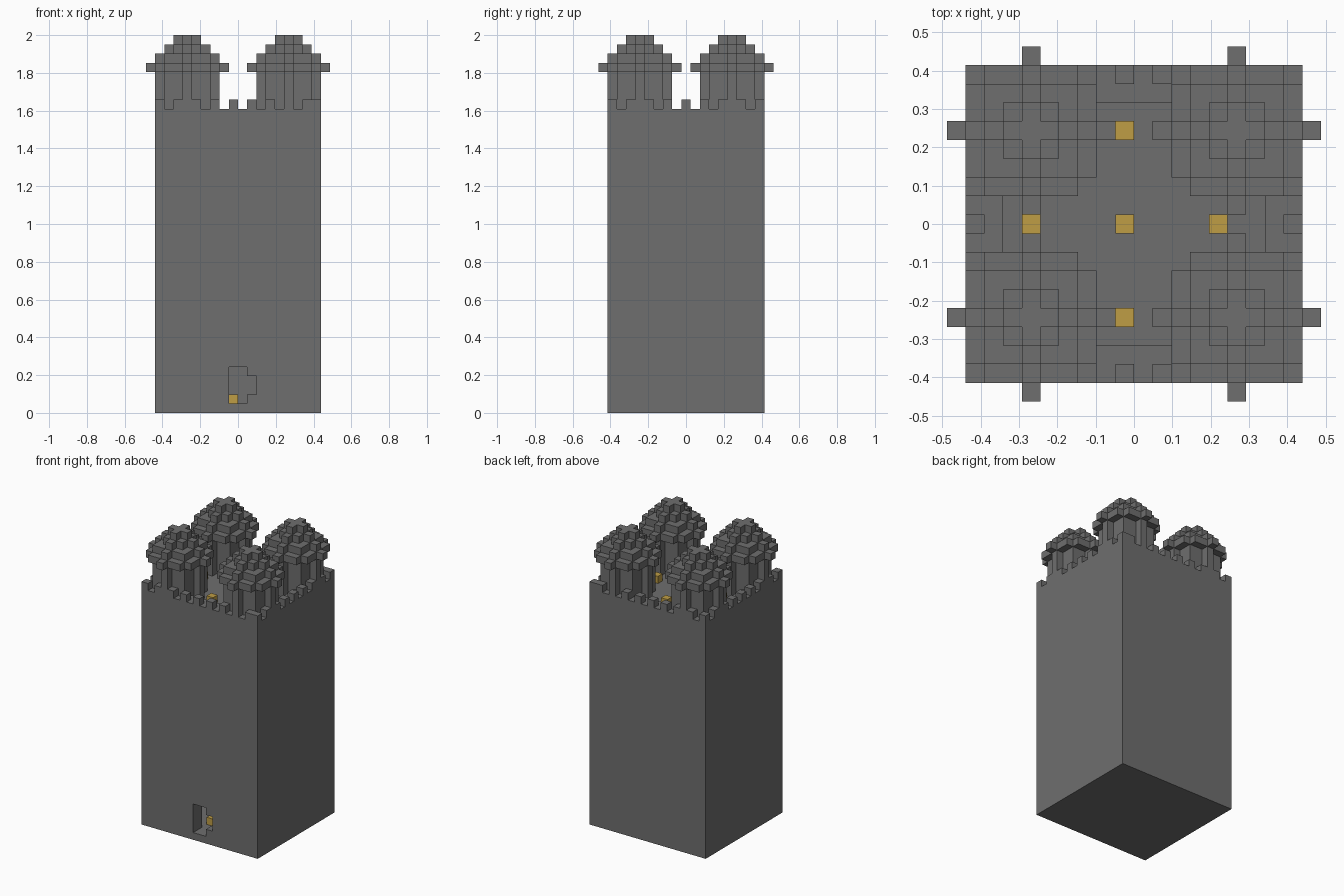
import bpy
import bmesh
import math

cube = bpy.data.objects.get("Cube")
if cube:
    bpy.data.objects.remove(cube, do_unlink=True)

V = 2 / 41          # edge of one block
WALL_TOP = 33
DECK = 32


def make_material(name, colour):
    mat = bpy.data.materials.new(name)
    mat.use_nodes = True
    mat.diffuse_color = colour
    mat.node_tree.nodes["Principled BSDF"].inputs["Base Color"].default_value = colour
    return mat


stone = make_material("grey stone", (0.156, 0.156, 0.156, 1))
gold = make_material("lamp gold", (0.52, 0.34, 0.06, 1))


def box(xs, ys, zs):
    """Set of block cells filling three ranges."""
    return {(x, y, z) for x in range(*xs) for y in range(*ys) for z in range(*zs)}


def disc(cx, cy, z, radius):
    """Round layer of blocks."""
    r = range(-radius, radius + 1)
    return {(cx + a, cy + b, z) for a in r for b in r if a * a + b * b <= radius * radius}


def build(name, cells, mat):
    """Skin a set of block cells with its exposed faces only."""
    bm = bmesh.new()
    verts = {}

    def vert(p):
        if p not in verts:
            verts[p] = bm.verts.new((p[0] * V, (p[1] - 0.5) * V, p[2] * V))
        return verts[p]

    for cell in cells:
        for axis in range(3):
            for side in (0, 1):
                near = list(cell)
                near[axis] += 2 * side - 1
                if tuple(near) in cells:
                    continue
                u, w = (axis + 1) % 3, (axis + 2) % 3
                loop = []
                for du, dw in ((0, 0), (1, 0), (1, 1), (0, 1)):
                    p = list(cell)
                    p[axis] += side
                    p[u] += du
                    p[w] += dw
                    loop.append(vert(tuple(p)))
                bm.faces.new(loop if side else loop[::-1])
    # Merge flat areas into large faces
    bmesh.ops.dissolve_limit(bm, angle_limit=math.radians(1),
                             verts=bm.verts[:], edges=bm.edges[:])
    bmesh.ops.triangulate(bm, faces=[f for f in bm.faces if len(f.verts) > 4])
    mesh = bpy.data.meshes.new(name)
    bm.to_mesh(mesh)
    bm.free()
    mesh.materials.append(mat)
    obj = bpy.data.objects.new(name, mesh)
    bpy.context.collection.objects.link(obj)
    return obj


# Keep: solid block with a sunken roof deck, a ground room and a doorway
keep = box((-9, 9), (-8, 9), (0, WALL_TOP))
keep -= box((-7, 7), (-6, 7), (DECK, WALL_TOP))
keep -= box((-7, 7), (-6, 7), (1, 7))
keep -= box((-1, 1), (-8, -6), (1, 5))
keep -= box((1, 2), (-8, -6), (2, 4))
build("keep", keep, stone)

# Battlements: every second block around the rim
merlons = {(x, y, WALL_TOP) for x in range(-9, 9, 2) for y in (-8, 8)}
merlons |= {(x, y, WALL_TOP) for x in (-9, 8) for y in range(-8, 9, 2)}
build("battlements", merlons, stone)

# Corner turrets: round shaft with a stepped cap
for side, cx in (("right", -6), ("left", 5)):
    for end, cy in (("front", -5), ("back", 5)):
        turret = set()
        for z in range(DECK, 37):
            turret |= disc(cx, cy, z, 3)
        for step in range(4):
            turret |= disc(cx, cy, 37 + step, 4 - step)
        build(f"{end}_{side}_turret", turret - keep - merlons, stone)

# Lamps: same cross layout on the roof deck and the room floor
spots = ((-1, 0), (-6, 0), (4, 0), (-1, 5), (-1, -5))
for place, z in (("roof", DECK), ("room", 1)):
    build(f"{place}_lamps", {(x, y, z) for x, y in spots}, gold)
